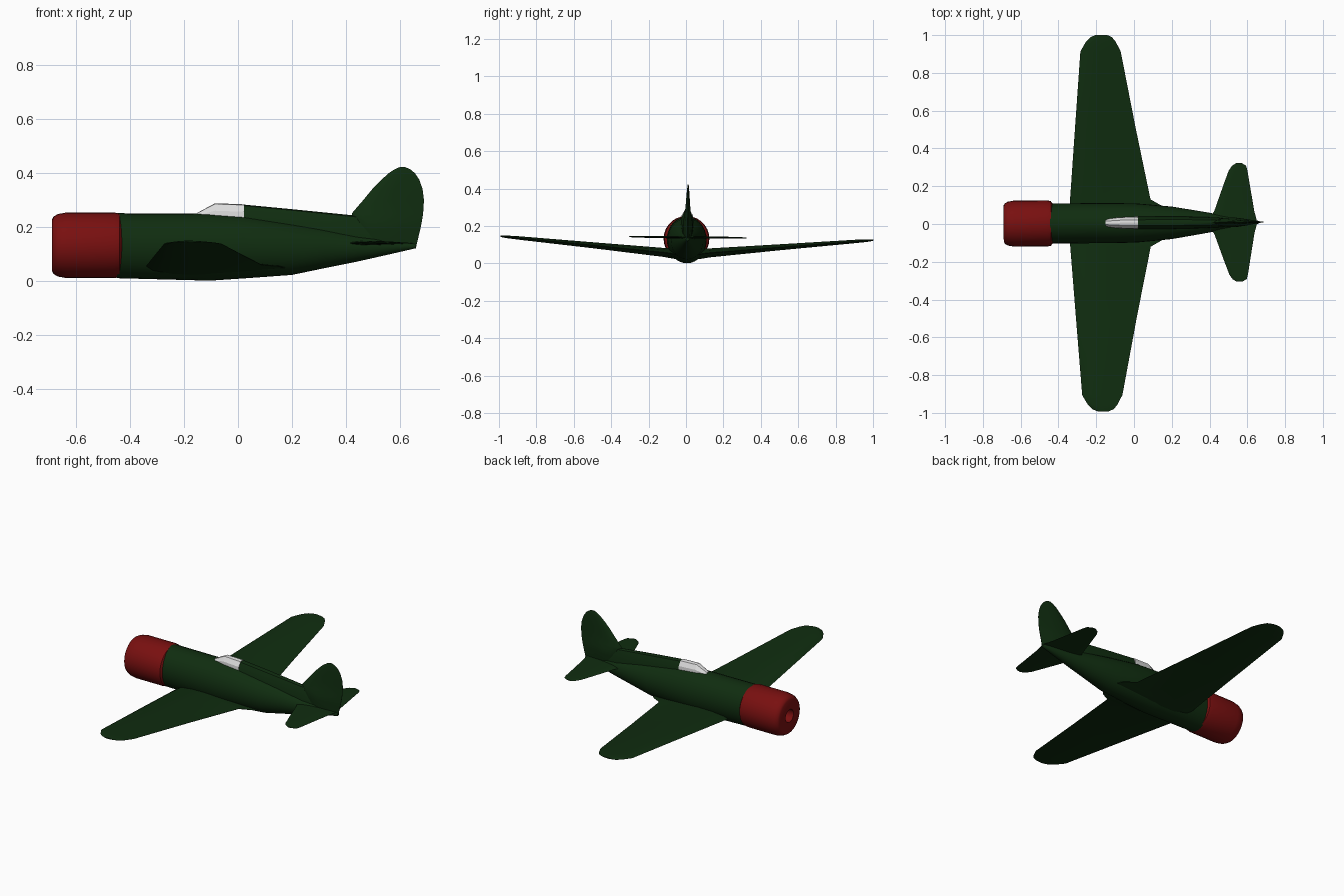
import bpy
import bmesh
from math import sin, cos, pi, radians
from mathutils import Matrix, Vector

if "Cube" in bpy.data.objects:
    bpy.data.objects.remove(bpy.data.objects["Cube"])


def material(name, rgb):
    mat = bpy.data.materials.new(name)
    mat.use_nodes = True
    color = (*rgb, 1.0)
    mat.diffuse_color = color
    bsdf = mat.node_tree.nodes["Principled BSDF"]
    bsdf.inputs["Base Color"].default_value = color
    bsdf.inputs["Roughness"].default_value = 0.7
    return mat


GREEN = material("dark green paint", (0.005, 0.026, 0.005))
RED = material("red paint", (0.19, 0.005, 0.005))
GLASS = material("pale grey canopy", (0.72, 0.72, 0.72))

# The whole aircraft rests with a very slight roll and yaw
POSE = (Matrix.Translation((0, 0.004, 0))
        @ Matrix.Rotation(radians(0.3), 4, 'Z')
        @ Matrix.Rotation(radians(-0.6), 4, 'X'))


def loft(name, rings, mat, sharp=35, caps=True):
    """Skin a list of equally long closed rings."""
    bm = bmesh.new()
    rows = [[bm.verts.new(p) for p in ring] for ring in rings]
    n = len(rows[0])
    for a, b in zip(rows, rows[1:]):
        for i in range(n):
            j = (i + 1) % n
            bm.faces.new((a[i], a[j], b[j], b[i]))
    if caps:
        bm.faces.new(rows[0])
        bm.faces.new(rows[-1])
    bmesh.ops.recalc_face_normals(bm, faces=bm.faces)
    mesh = bpy.data.meshes.new(name)
    bm.to_mesh(mesh)
    bm.free()
    mesh.materials.append(mat)
    mesh.shade_smooth()
    mesh.set_sharp_from_angle(angle=radians(sharp))
    obj = bpy.data.objects.new(name, mesh)
    bpy.context.collection.objects.link(obj)
    obj.matrix_world = POSE
    return obj


def oval(x, low, high, half_width, sides=28):
    mid, rz = (low + high) / 2, (high - low) / 2
    angles = [2 * pi * i / sides for i in range(sides)]
    return [Vector((x, half_width * sin(a), mid + rz * cos(a))) for a in angles]


def foil(lead, trail, thick):
    """Airfoil outline as (chord position, offset) pairs."""
    shape = [(0.05, 0.5), (0.2, 0.92), (0.4, 1), (0.7, 0.6), (1, 0.04)]
    chord, h = trail - lead, thick / 2
    upper = [(lead + f * chord, t * h) for f, t in shape]
    lower = [(x, -t) for x, t in reversed(upper)]
    return [(lead, 0)] + upper + lower


def flat_surface(name, sections):
    """Wing or tailplane from half-span sections, mirrored across y."""
    both = [(-s[0], *s[1:]) for s in reversed(sections)] + sections
    rings = [[Vector((x, y, z + o)) for x, o in foil(lead, trail, thick)]
             for y, lead, trail, z, thick in both]
    return loft(name, rings, GREEN)


# Fuselage: x, bottom, top, half width
body = [(-0.45, 0.01, 0.251, 0.106), (-0.15, 0.002, 0.25, 0.106),
        (-0.1, 0.001, 0.249, 0.106), (0.02, 0.009, 0.242, 0.103),
        (0.2, 0.022, 0.215, 0.086), (0.32, 0.047, 0.195, 0.066),
        (0.44, 0.071, 0.172, 0.045), (0.56, 0.098, 0.152, 0.025),
        (0.66, 0.121, 0.137, 0.008)]
loft("fuselage", [oval(*s) for s in body], GREEN)

# Engine cowling with a rounded lip and a central opening
cowl = [(-0.62, 0.036), (-0.69, 0.038), (-0.69, 0.096), (-0.684, 0.107),
        (-0.668, 0.116), (-0.635, 0.122), (-0.46, 0.122), (-0.44, 0.118),
        (-0.43, 0.104)]
loft("engine_cowling",
     [oval(x, 0.132 - r, 0.132 + r, r) for x, r in cowl], RED)


# Canopy and spine share an arched section: x, base, top, half width
def arch(x, base, top, w):
    outline = [(-1, 0), (-0.95, 0.5), (-0.45, 0.95), (0, 1),
               (0.45, 0.95), (0.95, 0.5), (1, 0)]
    return [Vector((x, w * f, base + (top - base) * t)) for f, t in outline]


loft("canopy", [arch(-0.15, 0.235, 0.253, 0.02),
                arch(-0.085, 0.232, 0.288, 0.029),
                arch(0.022, 0.228, 0.284, 0.033)], GLASS, sharp=15)
loft("dorsal_spine", [arch(0.022, 0.2, 0.283, 0.034),
                      arch(0.2, 0.18, 0.266, 0.034),
                      arch(0.34, 0.16, 0.252, 0.031),
                      arch(0.44, 0.14, 0.242, 0.027),
                      arch(0.52, 0.13, 0.205, 0.018),
                      arch(0.64, 0.128, 0.15, 0.006)], GREEN)

# Main wing: y, leading x, trailing x, height, thickness
flat_surface("main_wing", [
    (0.03, -0.34, 0.2, 0.043, 0.05), (0.09, -0.34, 0.15, 0.054, 0.052),
    (0.125, -0.338, 0.088, 0.058, 0.048), (0.5, -0.31, 0.012, 0.092, 0.032),
    (0.91, -0.279, -0.066, 0.128, 0.018), (0.96, -0.25, -0.092, 0.132, 0.014),
    (0.985, -0.226, -0.112, 0.134, 0.01), (0.997, -0.195, -0.14, 0.135, 0.006)])

# Tailplane
flat_surface("tailplane", [
    (0.01, 0.39, 0.65, 0.14, 0.016), (0.06, 0.425, 0.637, 0.14, 0.014),
    (0.2, 0.475, 0.614, 0.14, 0.011), (0.275, 0.503, 0.602, 0.14, 0.008),
    (0.3, 0.52, 0.595, 0.14, 0.006), (0.314, 0.543, 0.572, 0.14, 0.004)])

# Tail fin: height, leading x, trailing x, thickness
fin = [(0.122, 0.46, 0.66, 0.03), (0.19, 0.44, 0.676, 0.052),
       (0.225, 0.425, 0.683, 0.05), (0.25, 0.422, 0.687, 0.038),
       (0.3, 0.465, 0.69, 0.026), (0.34, 0.498, 0.685, 0.02),
       (0.375, 0.532, 0.673, 0.015), (0.4, 0.56, 0.656, 0.01),
       (0.415, 0.583, 0.638, 0.007), (0.422, 0.6, 0.62, 0.004)]
loft("tail_fin", [[Vector((x, o, z)) for x, o in foil(lead, trail, thick)]
                  for z, lead, trail, thick in fin], GREEN)
